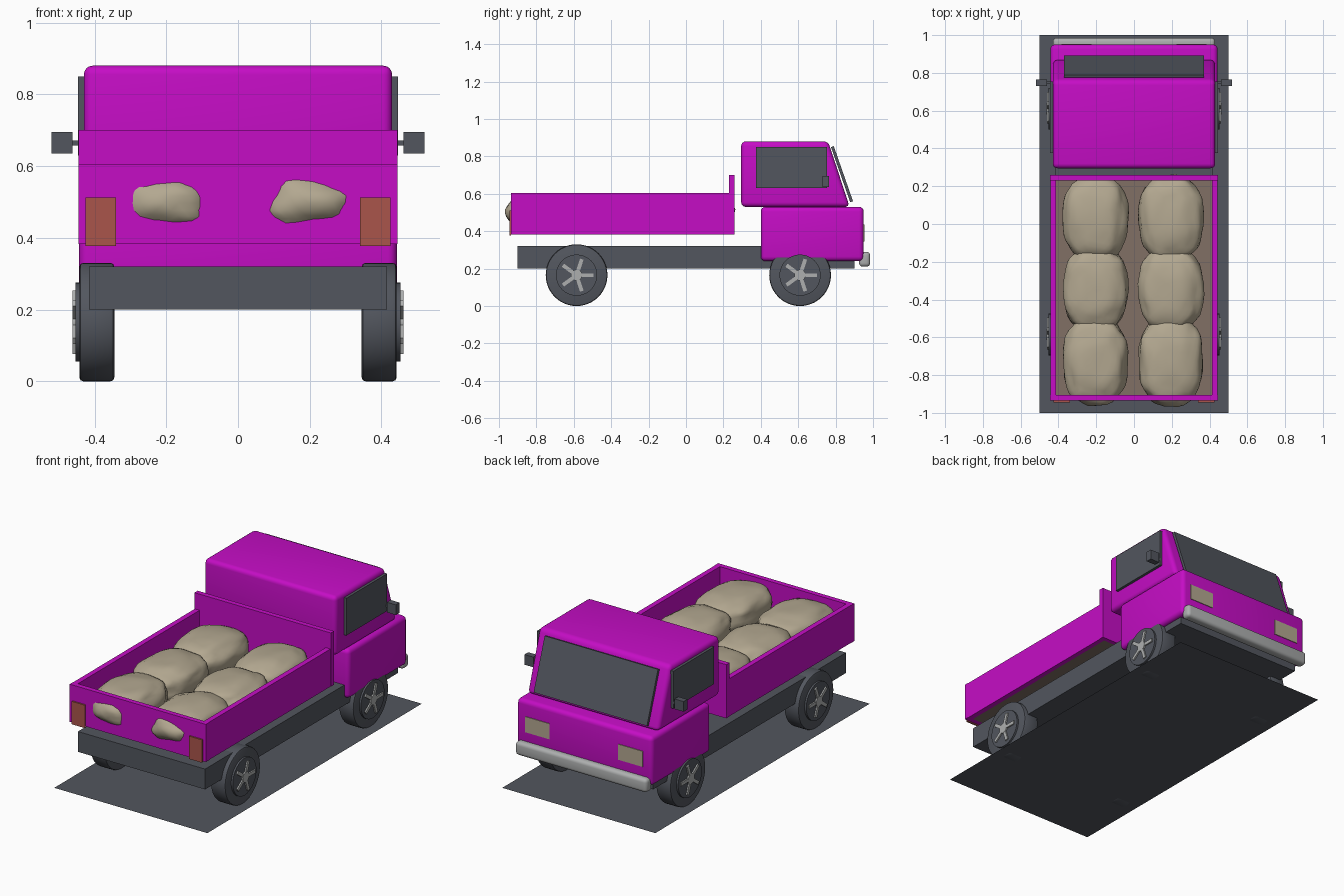
import bpy, bmesh, math
from mathutils import Vector, Matrix, noise

if "Cube" in bpy.data.objects:
    bpy.data.objects.remove(bpy.data.objects["Cube"])


def material(name, r, g, b):
    m = bpy.data.materials.new(name)
    m.use_nodes = True
    m.diffuse_color = (r, g, b, 1)
    m.node_tree.nodes["Principled BSDF"].inputs["Base Color"].default_value = (r, g, b, 1)
    return m


PAINT = material("magenta_paint", 0.56, 0.004, 0.56)
DARK = material("dark_grey", 0.085, 0.093, 0.112)
METAL = material("light_metal", 0.42, 0.43, 0.43)
CLOTH = material("sack_tan", 0.45, 0.39, 0.28)
WOOD = material("floor_brown", 0.22, 0.16, 0.13)
RED = material("tail_light_red", 0.40, 0.09, 0.07)
parts = []


def finish(name, bm, mat):
    """Turn a bmesh into a named, coloured object."""
    bmesh.ops.recalc_face_normals(bm, faces=bm.faces)
    mesh = bpy.data.meshes.new(name)
    bm.to_mesh(mesh)
    bm.free()
    mesh.materials.append(mat)
    ob = bpy.data.objects.new(name, mesh)
    bpy.context.collection.objects.link(ob)
    parts.append(ob)
    return ob


def prism(name, profile, x0, x1, mat, bevel=0.0):
    """Extrude a (y, z) outline along x, with optional rounded edges."""
    bm = bmesh.new()
    face = bm.faces.new([bm.verts.new((x0, y, z)) for y, z in profile])
    ext = bmesh.ops.extrude_face_region(bm, geom=[face])
    moved = [v for v in ext["geom"] if isinstance(v, bmesh.types.BMVert)]
    bmesh.ops.translate(bm, verts=moved, vec=(x1 - x0, 0, 0))
    if bevel:
        bmesh.ops.bevel(bm, geom=bm.edges[:], offset=bevel, segments=4,
                        profile=0.5, affect='EDGES')
    return finish(name, bm, mat)


def box(name, x, y, z, mat, bevel=0.0):
    outline = [(y[0], z[0]), (y[1], z[0]), (y[1], z[1]), (y[0], z[1])]
    return prism(name, outline, x[0], x[1], mat, bevel)


def pair(name, x, y, z, mat, bevel=0.0):
    """A box on the left side and its mirror on the right."""
    box("left_" + name, x, y, z, mat, bevel)
    box("right_" + name, (-x[1], -x[0]), y, z, mat, bevel)


def disc(name, radius, x0, x1, y, z, mat, bevel=0.0, sides=48):
    ring = [(y + radius * math.cos(math.tau * i / sides),
             z + radius * math.sin(math.tau * i / sides)) for i in range(sides)]
    bm = bmesh.new()
    face = bm.faces.new([bm.verts.new((x0, a, b)) for a, b in ring])
    ext = bmesh.ops.extrude_face_region(bm, geom=[face])
    moved = [v for v in ext["geom"] if isinstance(v, bmesh.types.BMVert)]
    bmesh.ops.translate(bm, verts=moved, vec=(x1 - x0, 0, 0))
    if bevel:
        rims = [e for e in bm.edges if abs(e.verts[0].co.x - e.verts[1].co.x) < 1e-5]
        bmesh.ops.bevel(bm, geom=rims, offset=bevel, segments=2,
                        profile=0.5, affect='EDGES')
    return finish(name, bm, mat)


# Ground plate and chassis
bm = bmesh.new()
bmesh.ops.create_grid(bm, x_segments=1, y_segments=1, size=1,
                      matrix=Matrix.Translation((0, 0, 0.003)) @ Matrix.Diagonal((0.5, 1, 1, 1)))
finish("ground_plate", bm, DARK)
box("chassis", (-0.415, 0.415), (-0.9, 0.9), (0.2, 0.32), DARK)

# Cab
box("cab_lower", (-0.443, 0.443), (0.4, 0.95), (0.24, 0.53), PAINT, 0.025)
prism("cab_upper", [(0.295, 0.53), (0.875, 0.53), (0.76, 0.88), (0.295, 0.88)],
      -0.43, 0.43, PAINT, 0.025)
prism("windshield", [(0.878, 0.555), (0.893, 0.56), (0.79, 0.855), (0.775, 0.85)],
      -0.37, 0.37, DARK)
pair("side_window", (0.42, 0.446), (0.375, 0.755), (0.63, 0.85), DARK)
pair("mirror", (0.461, 0.52), (0.73, 0.765), (0.635, 0.695), DARK)
pair("mirror_arm", (0.44, 0.465), (0.742, 0.755), (0.658, 0.672), DARK)
pair("headlight", (0.225, 0.385), (0.945, 0.954), (0.345, 0.437), CLOTH)
box("bumper", (-0.43, 0.43), (0.925, 0.985), (0.21, 0.29), METAL, 0.02)

# Cargo bed
box("bed_floor", (-0.415, 0.415), (-0.91, 0.235), (0.383, 0.4), WOOD)
pair("bed_side", (0.412, 0.443), (-0.905, 0.23), (0.383, 0.605), PAINT)
box("tailgate", (-0.445, 0.445), (-0.935, -0.905), (0.383, 0.605), PAINT)
box("headboard", (-0.445, 0.445), (0.23, 0.26), (0.383, 0.7), PAINT)
pair("tail_light", (0.34, 0.425), (-0.944, -0.935), (0.377, 0.512), RED)

# Wheels: tyre, rim disc, hub and five spokes
for side, s in (("left", 1), ("right", -1)):
    for end, y in (("front", 0.61), ("rear", -0.585)):
        tag, z = f"{side}_{end}_", 0.165
        disc(tag + "tyre", 0.165, s * 0.345, s * 0.442, y, z, DARK, 0.01)
        disc(tag + "rim", 0.11, s * 0.43, s * 0.453, y, z, DARK)
        disc(tag + "hub", 0.03, s * 0.45, s * 0.462, y, z, METAL, sides=20)
        bm = bmesh.new()
        for i in range(5):
            turn = Matrix.Rotation(math.tau * i / 5, 4, 'X')
            spot = Matrix.Translation((s * 0.455, y, z)) @ turn
            bmesh.ops.create_cube(bm, size=1, matrix=spot @ Matrix.Translation((0, 0.052, 0))
                                  @ Matrix.Diagonal((0.012, 0.076, 0.02, 1)))
        finish(tag + "spokes", bm, METAL)

# Sacks: lumpy rounded ellipsoids in two columns
rows = ((0.03, 0.225), (-0.345, 0.225), (-0.725, 0.235))
for col, cx in (("right", -0.205), ("left", 0.195)):
    for n, (cy, half) in enumerate(rows):
        bm = bmesh.new()
        bmesh.ops.create_icosphere(bm, subdivisions=4, radius=1)
        seed = Vector((cx * 31, n * 7.3, 2.1))
        for v in bm.verts:
            d = v.co.normalized()
            p = Vector([math.copysign(abs(c) ** 0.8, c) for c in d])
            p *= 1 + 0.07 * noise.noise(d * 2.2 + seed) + 0.02 * noise.noise(d * 6 + seed)
            v.co = Vector((cx + 0.172 * p.x, cy + half * p.y, 0.497 + 0.1 * p.z))
        finish(f"{col}_sack_{n + 1}", bm, CLOTH)

# Smooth rounded areas, keep hard edges
bpy.ops.object.select_all(action='DESELECT')
for ob in parts:
    ob.select_set(True)
bpy.context.view_layer.objects.active = parts[0]
bpy.ops.object.shade_smooth_by_angle(angle=math.radians(35))
